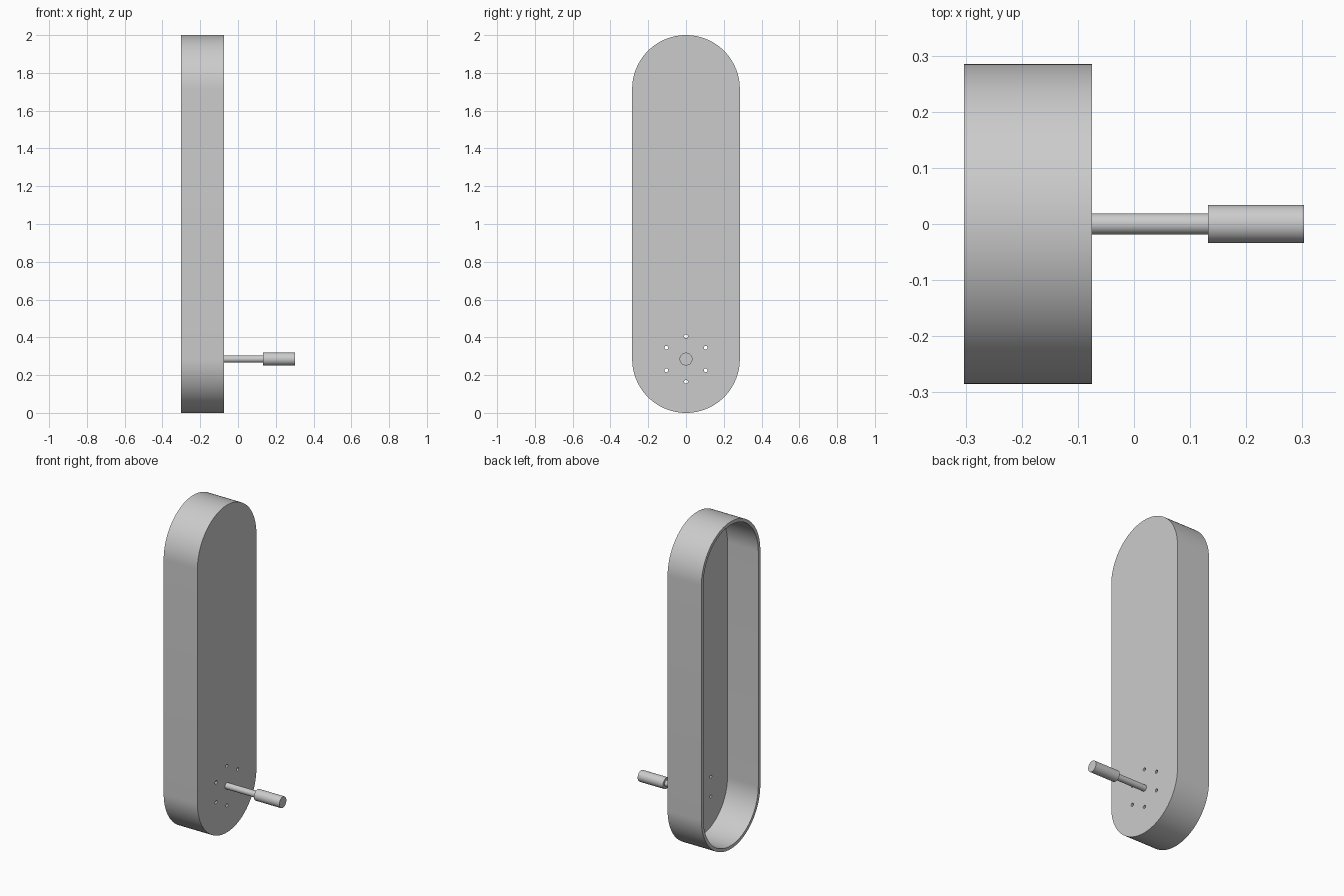
import bpy, bmesh
from math import sin, cos, pi, radians
from mathutils import Matrix

if "Cube" in bpy.data.objects:
    bpy.data.objects.remove(bpy.data.objects["Cube"])

X_BACK, X_FACE = -0.303, -0.075     # open rim and closed face of the housing
RADIUS, HEIGHT = 0.285, 2.0
WALL = 0.02
HUB_Z = RADIUS

grey = bpy.data.materials.new("plain_grey")
grey.use_nodes = True
GREY = (0.6, 0.6, 0.6, 1)
grey.diffuse_color = GREY
grey.node_tree.nodes["Principled BSDF"].inputs["Base Color"].default_value = GREY


def finish(bm, name):
    bmesh.ops.recalc_face_normals(bm, faces=bm.faces)
    mesh = bpy.data.meshes.new(name)
    bm.to_mesh(mesh)
    bm.free()
    mesh.materials.append(grey)
    obj = bpy.data.objects.new(name, mesh)
    bpy.context.collection.objects.link(obj)
    return obj


def capsule_prism(name, radius, x0, x1, steps=48):
    """Rounded-end slab extruded along x."""
    bm = bmesh.new()
    ring = []
    for centre, start in ((HEIGHT - RADIUS, 0), (RADIUS, pi)):
        for i in range(steps + 1):
            a = start + pi * i / steps
            ring.append(bm.verts.new((x0, radius * cos(a), centre + radius * sin(a))))
    face = bm.faces.new(ring)
    out = bmesh.ops.extrude_face_region(bm, geom=[face])["geom"]
    bmesh.ops.translate(bm, vec=(x1 - x0, 0, 0),
                        verts=[v for v in out if isinstance(v, bmesh.types.BMVert)])
    return finish(bm, name)


def rod(name, radius, x0, x1, y=0, z=HUB_Z, sides=48):
    """Cylinder along x."""
    bm = bmesh.new()
    place = Matrix.Translation(((x0 + x1) / 2, y, z)) @ Matrix.Rotation(pi / 2, 4, "Y")
    bmesh.ops.create_cone(bm, cap_ends=True, segments=sides, radius1=radius,
                          radius2=radius, depth=x1 - x0, matrix=place)
    return finish(bm, name)


def cut(target, cutter):
    mod = target.modifiers.new("cut", "BOOLEAN")
    mod.operation, mod.solver, mod.object = "DIFFERENCE", "EXACT", cutter
    bpy.context.view_layer.objects.active = target
    bpy.ops.object.modifier_apply(modifier=mod.name)
    bpy.data.objects.remove(cutter)


# Hollow housing, open on its right side
housing = capsule_prism("housing", RADIUS, X_BACK, X_FACE)
cut(housing, capsule_prism("hollow", RADIUS - WALL, X_BACK - 0.1, X_FACE - WALL))

# Ring of six small holes around the handle
for i in range(6):
    a = radians(30 + 60 * i)
    cut(housing, rod("hole", 0.01, X_FACE - 0.1, X_FACE + 0.1,
                     0.12 * cos(a), HUB_Z + 0.12 * sin(a), 24))

# Handle: thin shaft and thicker grip
shaft = rod("handle_shaft", 0.019, X_FACE - WALL / 2, 0.14)
grip = rod("handle_grip", 0.034, 0.132, 0.303)

bpy.ops.object.select_all(action="DESELECT")
for part in (housing, shaft, grip):
    part.select_set(True)
bpy.context.view_layer.objects.active = housing
bpy.ops.object.shade_smooth_by_angle(angle=radians(30))
